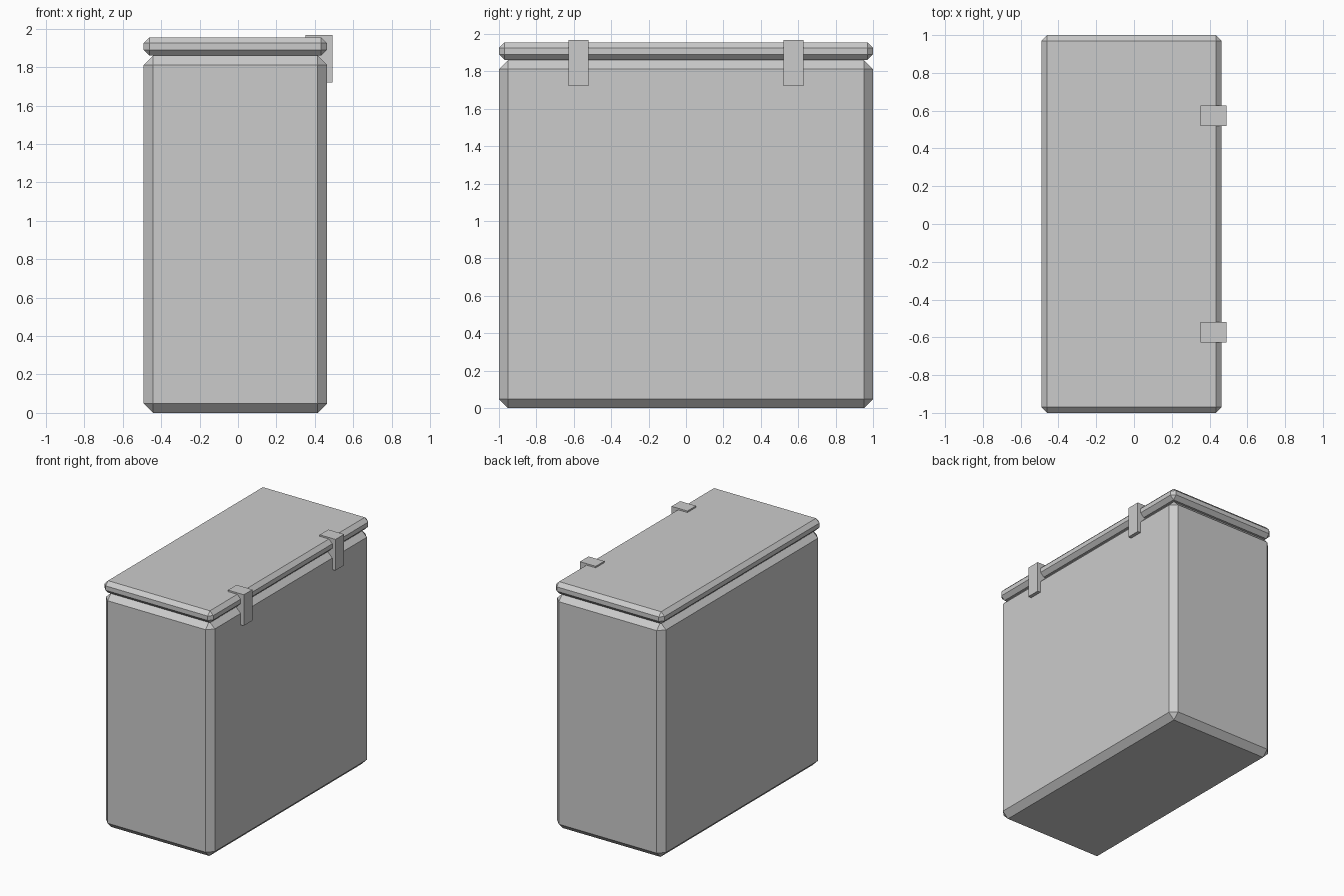
import bpy

if "Cube" in bpy.data.objects:
    bpy.data.objects.remove(bpy.data.objects["Cube"])


def box(name, x, y, z, bevel=0.0):
    """Box spanning the given (min, max) ranges, with optional chamfered edges."""
    bpy.ops.mesh.primitive_cube_add(size=1)
    ob = bpy.context.object
    ob.name = name
    spans = (x, y, z)
    for v in ob.data.vertices:
        v.co = [(a + b) / 2 + c * (b - a) for c, (a, b) in zip(v.co, spans)]
    if bevel:
        m = ob.modifiers.new("chamfer", 'BEVEL')
        m.width = bevel
        m.segments = 1
        m.limit_method = 'NONE'
    return ob


X = (-0.491, 0.463)

# Main container and lid
box("container_body", X, (-1, 1), (0, 1.86), 0.048)
box("lid", X, (-1, 1), (1.86, 1.955), 0.03)

# Pair of hinges on the right side, gripping lid and body
for side, label in ((-1, "front"), (1, "back")):
    yc = side * 0.574
    box(f"hinge_{label}", (0.352, 0.491), (yc - 0.054, yc + 0.054), (1.721, 1.967))
